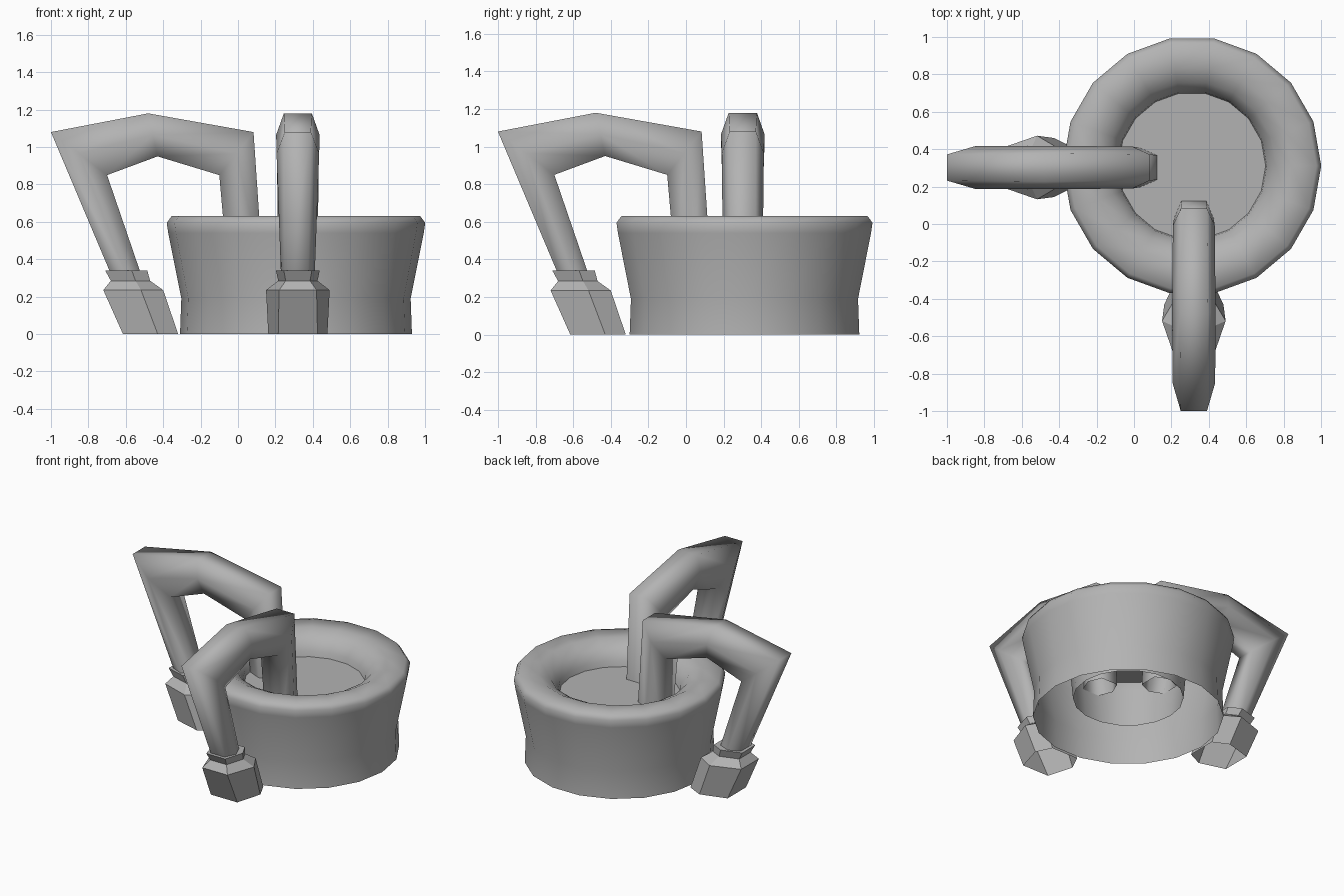
import bpy, bmesh, math

if "Cube" in bpy.data.objects:
    bpy.data.objects.remove(bpy.data.objects["Cube"])

CX, CY = 0.31, 0.311   # axis of the basin

# Mid grey for every part
grey = bpy.data.materials.new("mid_grey")
grey.diffuse_color = (0.45, 0.45, 0.45, 1)
grey.use_nodes = True
grey.node_tree.nodes["Principled BSDF"].inputs["Base Color"].default_value = grey.diffuse_color


def finish(bm, name, angle):
    bmesh.ops.recalc_face_normals(bm, faces=bm.faces)
    mesh = bpy.data.meshes.new(name)
    bm.to_mesh(mesh)
    bm.free()
    mesh.materials.append(grey)
    ob = bpy.data.objects.new(name, mesh)
    bpy.context.collection.objects.link(ob)
    if angle:
        bpy.ops.object.select_all(action='DESELECT')
        ob.select_set(True)
        bpy.context.view_layer.objects.active = ob
        bpy.ops.object.shade_smooth_by_angle(angle=math.radians(angle))
    return ob


def bridge(bm, rings):
    n = len(rings[0])
    for a, b in zip(rings, rings[1:]):
        for i in range(n):
            j = (i + 1) % n
            bm.faces.new((a[i], a[j], b[j], b[i]))


def lathe(name, profile, sides=18):
    bm = bmesh.new()
    rings = []
    for r, z in profile:
        rings.append([bm.verts.new((CX + r * math.cos(2 * math.pi * i / sides),
                                    CY + r * math.sin(2 * math.pi * i / sides), z))
                      for i in range(sides)])
    bridge(bm, rings)
    if len(rings) == 1:
        bm.faces.new(rings[0])
    return finish(bm, name, 60)


def hex_sweep(name, sections, swap, angle, cap_end, shift=0.0):
    """Section: outer (u, z), inner (u, z), flat half width, middle half width."""
    bm = bmesh.new()
    rings = []
    c = 0.32 if swap else 0.302
    for uo, zo, ui, zi, flat, mid in sections:
        um, zm = (uo + ui) / 2 + shift * (ui - uo), (zo + zi) / 2
        ring = []
        for u, w, z in ((uo, -flat, zo), (uo, flat, zo), (um, mid, zm),
                        (ui, flat, zi), (ui, -flat, zi), (um, -mid, zm)):
            ring.append(bm.verts.new((c + w, u, z) if swap else (u, c + w, z)))
        rings.append(ring)
    bridge(bm, rings)
    if cap_end:
        bm.faces.new(rings[-1])
    return finish(bm, name, angle)


# Open-bottomed basin with rolled rim and inner sleeve
lathe("basin", [(0.62, 0), (0.613, 0.19), (0.683, 0.54), (0.691, 0.595), (0.665, 0.63),
                (0.53, 0.63), (0.45, 0.59), (0.40, 0.52), (0.385, 0.42), (0.36, 0.14)])

# Water surface
lathe("water", [(0.395, 0.48)])

# Two bent open-ended spouts on hexagonal bases, one along x and one along y
spout = [(-0.675, 0.31, -0.515, 0.31, 0.055, 0.09),
         (-1.00, 1.08, -0.70, 0.85, 0.07, 0.114),
         (-0.48, 1.18, -0.43, 0.95, 0.075, 0.116),
         (0.083, 1.08, -0.10, 0.85, 0.07, 0.112),
         (0.133, 0.34, -0.055, 0.34, 0.065, 0.105)]
base = [(-0.615, 0, -0.32, 0, 0.105, 0.158),
        (-0.72, 0.235, -0.40, 0.235, 0.10, 0.17),
        (-0.68, 0.285, -0.47, 0.285, 0.065, 0.105),
        (-0.71, 0.34, -0.485, 0.34, 0.075, 0.117)]
for swap, side in ((False, "left"), (True, "front")):
    hex_sweep(side + "_spout", spout, swap, 75, False)
    hex_sweep(side + "_spout_base", base, swap, 0, True, shift=0.13)
